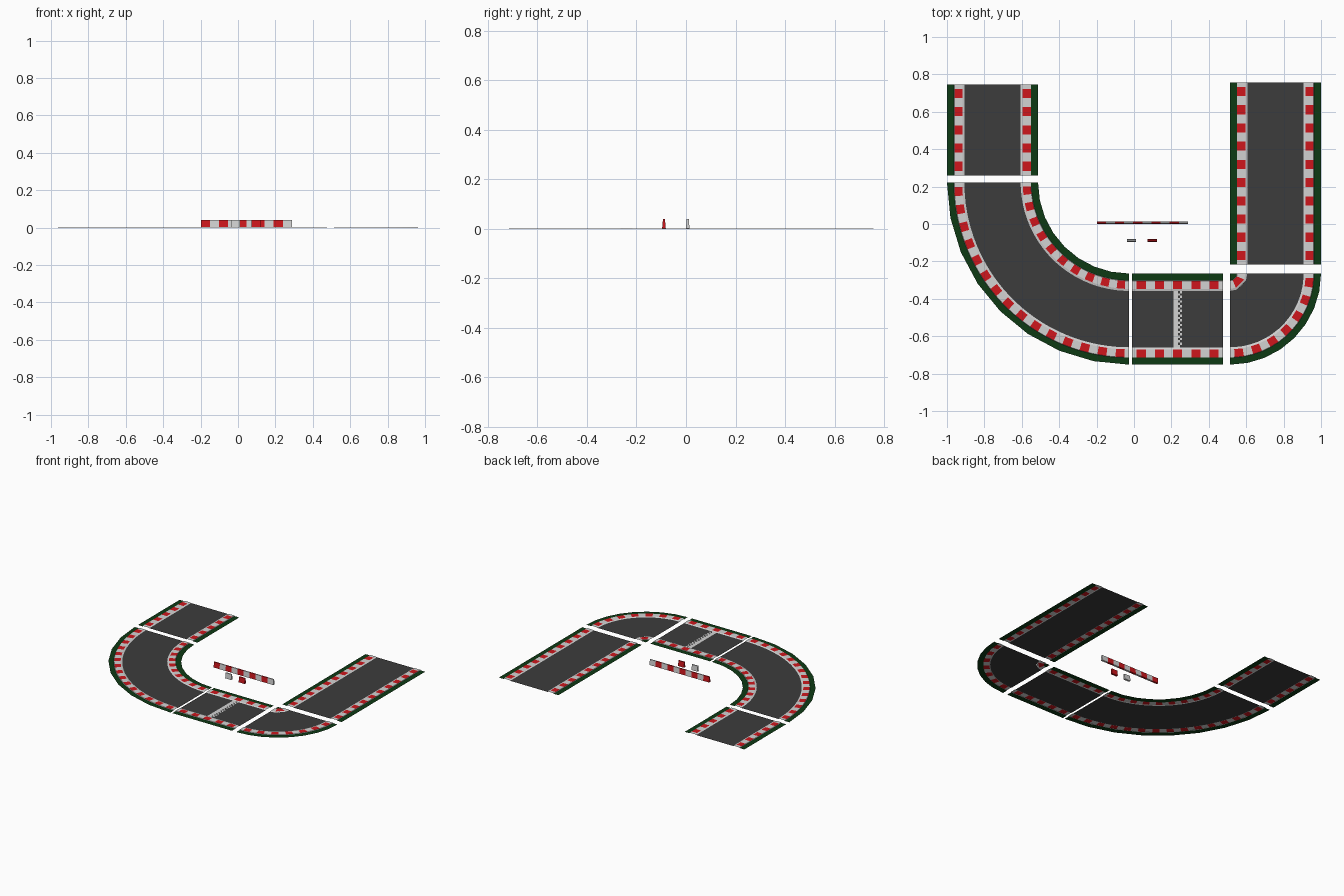
import bpy, bmesh, math

if "Cube" in bpy.data.objects:
    bpy.data.objects.remove(bpy.data.objects["Cube"])

def mat(name, c):
    m = bpy.data.materials.new(name)
    m.diffuse_color = (*c, 1)
    m.use_nodes = True
    m.node_tree.nodes["Principled BSDF"].inputs["Base Color"].default_value = m.diffuse_color
    return m

ASPHALT, WHITE, RED, GREEN = range(4)
MATS = [mat("asphalt", (0.045, 0.045, 0.045)), mat("kerb_white", (0.65, 0.65, 0.65)),
        mat("kerb_red", (0.62, 0.008, 0.012)), mat("grass_green", (0.004, 0.042, 0.007))]
W = 0.487          # tile width
GRASS, KERB = 0.037, 0.093


def finish(bm, name):
    me = bpy.data.meshes.new(name)
    bm.to_mesh(me)
    bm.free()
    for m in MATS:
        me.materials.append(m)
    ob = bpy.data.objects.new(name, me)
    bpy.context.collection.objects.link(ob)
    return ob


def strip(bm, f, ts, profile, pick):
    """Sweep a (v, z) profile along f(t, v); pick(i, j) gives the colour."""
    rows = [[bm.verts.new((*f(t, v), z)) for v, z in profile] for t in ts]
    for i in range(len(ts) - 1):
        for j in range(len(profile) - 1):
            a, b = rows[i], rows[i + 1]
            vs = [a[j], a[j + 1], b[j + 1], b[j]]
            if len({tuple(round(c, 6) for c in v.co) for v in vs}) < 4:
                vs = [a[j + 1], b[j + 1], b[j]]       # pointed inner corner
            face = bm.faces.new(vs)
            face.normal_update()
            if face.normal.z < 0:
                face.normal_flip()
            face.material_index = pick(i, j)


def even(n):
    return [i / n for i in range(n + 1)]


def tile(name, f, segs, reds_in, reds_out, start_line=False):
    bm = bmesh.new()
    # asphalt, running just under the kerbs
    strip(bm, f, even(segs * 2), [(KERB - .005, .001), (W - KERB + .005, .001)], lambda i, j: ASPHALT)
    # grass verges and striped kerbs, mirrored across the road
    for side, n in ((0, reds_in), (1, reds_out)):
        mv = (lambda v: W - v) if side else (lambda v: v)
        strip(bm, f, even(segs), [(mv(0), 0), (mv(GRASS + .003), 0)], lambda i, j: GREEN)
        ts = [0] + [(i + k) / n for i in range(n) for k in (.25, .75)] + [1]
        prof = [(mv(v), z) for v, z in ((GRASS, .001), (GRASS + .002, .004), (KERB - .011, .004), (KERB, .001))]
        strip(bm, f, ts, prof, lambda i, j: RED if j == 1 and i % 2 else WHITE)
    if start_line:
        # white line with a checked right half
        strip(bm, f, [.452, .502], [(KERB, .002), (W - KERB, .002)], lambda i, j: WHITE)
        prof = [(KERB + (W - 2 * KERB) * k, .002) for k in even(24)]
        strip(bm, f, [.502, .526, .55], prof, lambda i, j: WHITE if (i + j) % 2 else ASPHALT)
    finish(bm, name)


def straight_y(x0, y0, length):
    return lambda t, v: (x0 + v, y0 + t * length)


def straight_x(x0, ytop, length):
    return lambda t, v: (x0 + t * length, ytop - v)


def curve(cx, cy, r0, a0):
    def f(t, v):
        a = math.radians(a0 + 90 * t)
        return cx + (r0 + v) * math.cos(a), cy + (r0 + v) * math.sin(a)
    return f


# track tiles
tile("short_straight", straight_y(-1.0, .26, W), 1, 5, 5)
tile("long_straight", straight_y(1 - W, -.217, 2 * W), 1, 10, 10)
tile("start_straight", straight_x(-.01, -.265, W), 1, 5, 5, True)
tile("wide_bend", curve(-1 + 2 * W, .222, W, 180), 8, 10, 15)
tile("tight_bend", curve(1 - W, -.265, 0, 270), 8, 1, 7)

# barriers: tapered blocks in alternating colours
def barrier(name, x0, y, colours, w=W / 10, h=.04):
    bm = bmesh.new()
    section = [(-.0075, 0), (.0075, 0), (.004, h), (-.004, h)]
    rows = [[bm.verts.new((x0 + i * w, y + p, z)) for p, z in section] for i in range(len(colours) + 1)]
    for i, c in enumerate(colours):
        for k in range(4):
            m = (k + 1) % 4
            bm.faces.new((rows[i][k], rows[i][m], rows[i + 1][m], rows[i + 1][k])).material_index = c
    bm.faces.new(rows[0]).material_index = colours[0]
    bm.faces.new(rows[-1]).material_index = colours[-1]
    bmesh.ops.recalc_face_normals(bm, faces=bm.faces)
    finish(bm, name)


barrier("long_barrier", -.199, .007, [RED, WHITE] * 5)
barrier("white_barrier_block", -.037, -.089, [WHITE])
barrier("red_barrier_block", .073, -.089, [RED])
